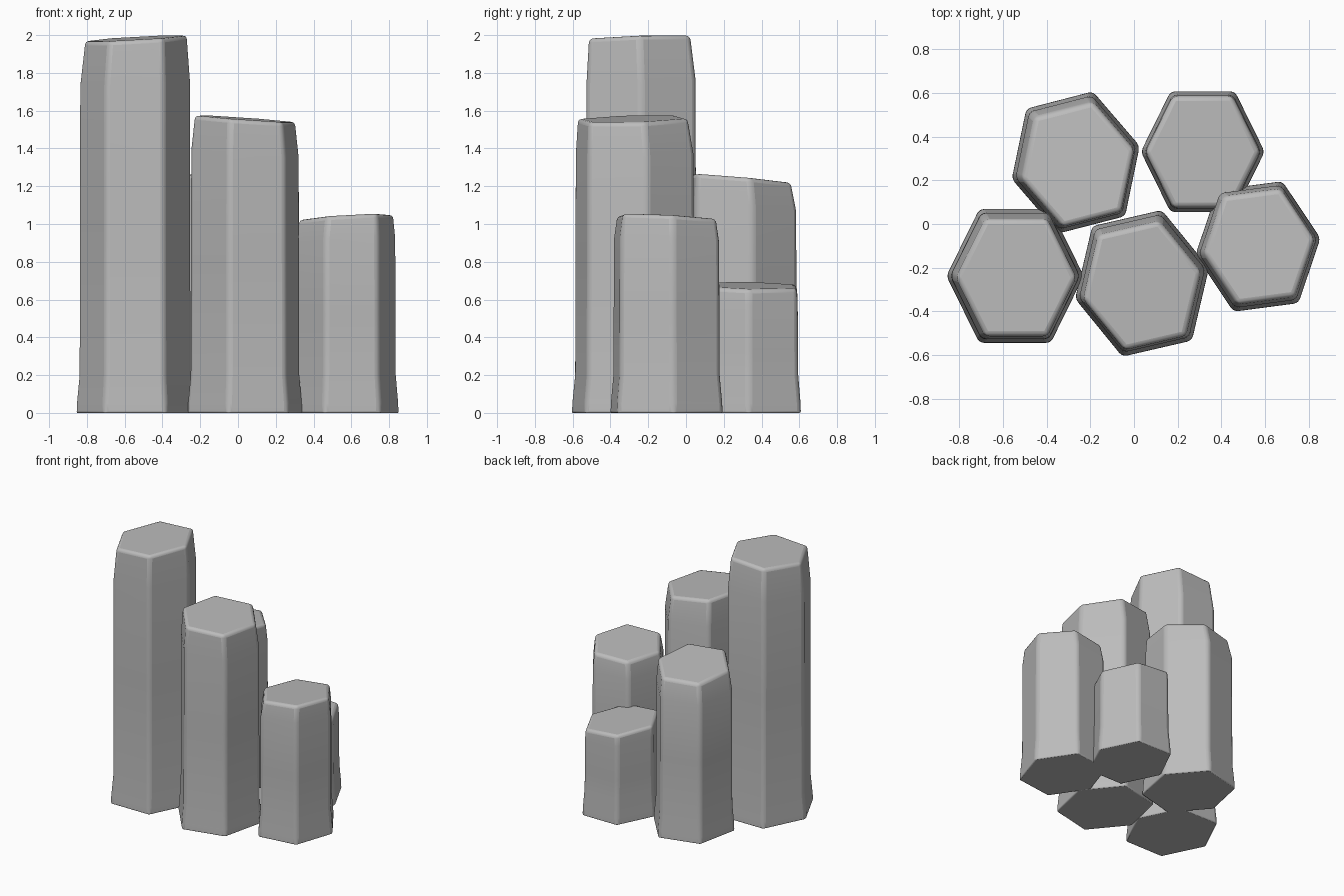
import bpy
import bmesh
from math import radians
from mathutils import Matrix, Vector

cube = bpy.data.objects.get("Cube")
if cube:
    bpy.data.objects.remove(cube, do_unlink=True)

stone = bpy.data.materials.new("grey stone")
stone.use_nodes = True
GREY = (0.5, 0.5, 0.5, 1)
stone.diffuse_color = GREY
stone.node_tree.nodes["Principled BSDF"].inputs["Base Color"].default_value = GREY

# Slightly stretched hexagon, two sides parallel to the local x axis
HEXAGON = [(1, 0), (0.52, 0.975), (-0.52, 0.975), (-1, 0), (-0.52, -0.975), (0.52, -0.975)]


def basalt_column(name, centre, height, size, turn, slope, top_scale, shift):
    """Hexagonal column: flared foot, straight shaft, tapered head, sloping top."""
    bm = bmesh.new()
    weight = bm.edges.layers.float.new("bevel_weight_edge")
    spin = Matrix.Rotation(radians(turn), 2)
    profile = [(0, 1), (0.05, 0.995), (0.2, 0.95), (height * 0.5, 0.945),
               (height * 0.88, 0.94), (height, top_scale)]
    rings = []
    for level, (z, scale) in enumerate(profile):
        ring = []
        for corner in HEXAGON:
            p = spin @ Vector(corner) * size * scale
            lift = p.x * slope[0] + p.y * slope[1]
            if level == len(profile) - 1:
                p += Vector(shift)
            ring.append(bm.verts.new((p.x, p.y, z + (lift if level >= 4 else 0))))
        rings.append(ring)

    for low, high in zip(rings, rings[1:]):
        for i in range(6):
            j = (i + 1) % 6
            bm.faces.new((low[i], low[j], high[j], high[i]))
            bm.edges.get((low[i], high[i]))[weight] = 1
    bm.faces.new(rings[0][::-1])
    bm.faces.new(rings[-1])
    # Rounded rim on top, finer one at the foot
    for ring, amount in ((rings[0], 0.4), (rings[-1], 1)):
        for i in range(6):
            bm.edges.get((ring[i], ring[(i + 1) % 6]))[weight] = amount

    mesh = bpy.data.meshes.new(name)
    bm.to_mesh(mesh)
    bm.free()
    mesh.materials.append(stone)
    column = bpy.data.objects.new(name, mesh)
    column.location = (*centre, 0)
    bpy.context.collection.objects.link(column)

    bevel = column.modifiers.new("worn edges", "BEVEL")
    bevel.limit_method = "WEIGHT"
    bevel.width = 0.022
    bevel.segments = 3
    bpy.ops.object.select_all(action="DESELECT")
    column.select_set(True)
    bpy.context.view_layer.objects.active = column
    bpy.ops.object.shade_smooth_by_angle(angle=radians(40))


# name, centre, height, size, turn, top slope, top scale, top shift
basalt_column("tallest_column", (-0.545, -0.238), 1.983, 0.315, 0, (0.055, 0.03), 0.87, (0.005, -0.008))
basalt_column("front_column", (0.037, -0.272), 1.557, 0.315, 13, (-0.07, 0.02), 0.875, (0, -0.01))
basalt_column("back_column", (-0.267, 0.282), 1.24, 0.303, 14.5, (0.04, -0.085), 0.875, (0.01, -0.008))
basalt_column("side_column", (0.568, -0.103), 1.035, 0.289, 7.5, (0.06, -0.05), 0.88, (0.005, 0))
basalt_column("shortest_column", (0.315, 0.331), 0.675, 0.284, 0, (-0.08, -0.02), 0.92, (0, 0))
